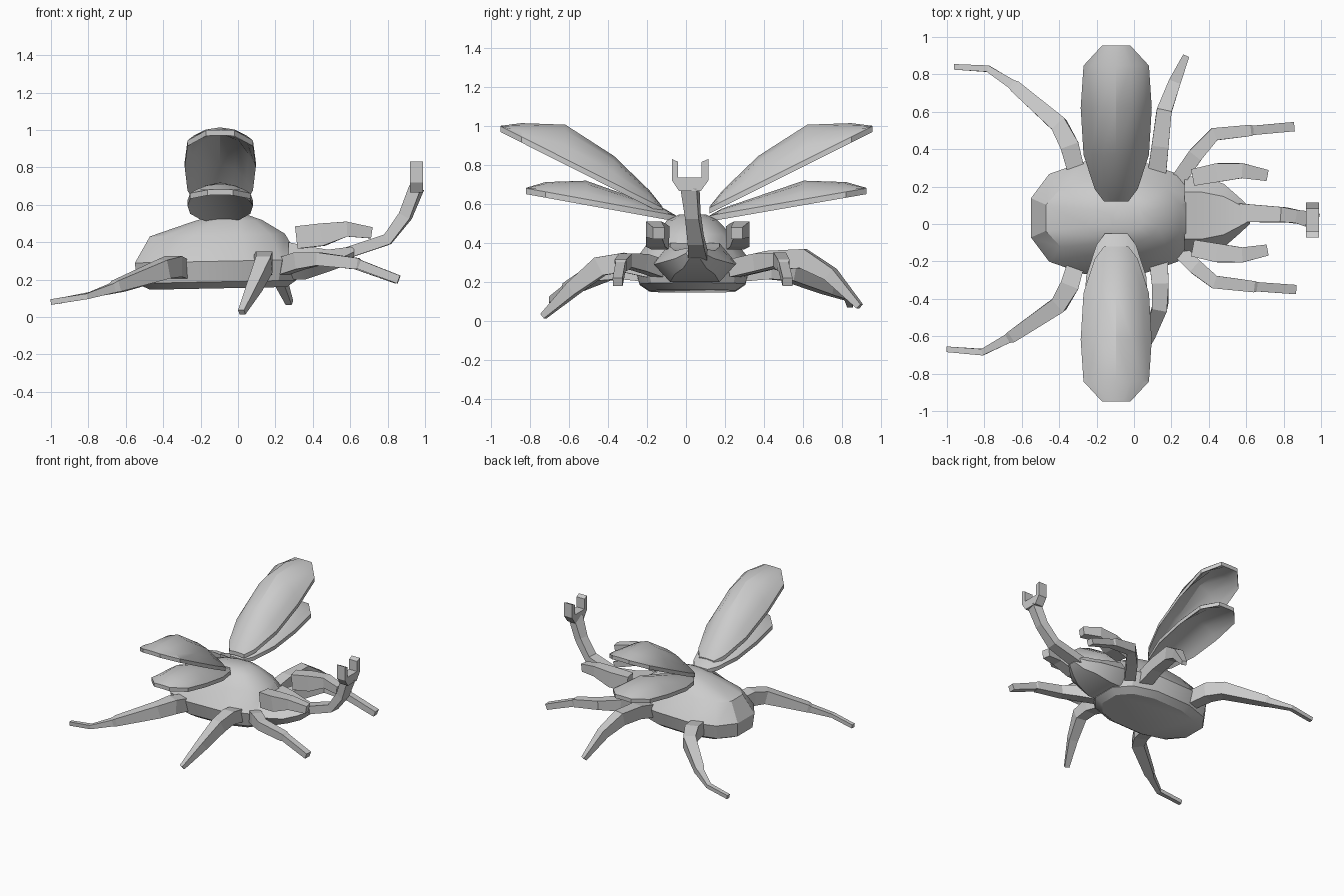
import bpy, bmesh, math
from mathutils import Vector

if "Cube" in bpy.data.objects:
    bpy.data.objects.remove(bpy.data.objects["Cube"])


def loft(name, rings, smooth=None):
    """Skin closed rings of equal point count and cap both ends."""
    bm = bmesh.new()
    vr = [[bm.verts.new(p) for p in r] for r in rings]
    n = len(vr[0])
    for a, b in zip(vr, vr[1:]):
        for i in range(n):
            j = (i + 1) % n
            bm.faces.new((a[i], a[j], b[j], b[i]))
    bm.faces.new(vr[0][::-1])
    bm.faces.new(vr[-1])
    bmesh.ops.recalc_face_normals(bm, faces=bm.faces)
    me = bpy.data.meshes.new(name)
    bm.to_mesh(me)
    bm.free()
    ob = bpy.data.objects.new(name, me)
    bpy.context.collection.objects.link(ob)
    if smooth:
        bpy.ops.object.select_all(action='DESELECT')
        ob.select_set(True)
        bpy.context.view_layer.objects.active = ob
        bpy.ops.object.shade_smooth_by_angle(angle=math.radians(smooth))
    return ob


def limb(name, path, sizes):
    """Four-sided tapering bar along a path; sizes are (width, height)."""
    pts = [Vector(p) for p in path]
    rings = []
    for i, p in enumerate(pts):
        t = (pts[min(i + 1, len(pts) - 1)] - pts[max(i - 1, 0)]).normalized()
        side = t.cross(Vector((0, 0, 1))).normalized()
        up = side.cross(t)
        w, h = sizes[i]
        rings.append([p + side * w / 2 * a + up * h / 2 * b
                      for a, b in ((-1, -1), (1, -1), (1, 1), (-1, 1))])
    return loft(name, rings)


def wing(name, start, end, width, heights):
    """Domed shell wing; start and end are (y, z) of its flat rim line."""
    stations = (0, .08, .3, .6, .87, 1)
    halves = (.065, .115, .175, .19, .175, .075)
    us = (-1, -.8, -.45, 0, .45, .8, 1)
    t = .03
    rings = []
    for s, w, h in zip(stations, halves, heights):
        y = start[0] + (end[0] - start[0]) * s
        z = start[1] + (end[1] - start[1]) * s
        arc = [(-.095 + u * w * width, (h - t) * (1 - abs(u) ** 2.2)) for u in us]
        rings.append([(x, y, z + t + a) for x, a in arc] +
                     [(x, y, z + a) for x, a in reversed(arc)])
    return loft(name, rings, 28)


# Body: stacked twelve-sided rings, flat underneath, domed above
rings = []
for z, x0, x1, hy in ((.155, -.47, .26, .22), (.19, -.54, .31, .27),
                      (.30, -.55, .33, .30), (.44, -.47, .25, .20),
                      (.515, -.24, .13, .13), (.545, -.13, .05, .07)):
    ring = []
    for i in range(12):
        a = math.tau * (i + .5) / 12
        c, s = math.cos(a), math.sin(a)
        px = math.copysign(abs(c) ** .8, c) / .97
        py = math.copysign(abs(s) ** .8, s) / .97
        ring.append(((x0 + x1) / 2 + px * (x1 - x0) / 2, .033 + py * hy,
                     z + .02 * ((x0 + x1) / 2 + px * (x1 - x0) / 2)))
    rings.append(ring)
loft("body", rings, 30)

# Head: hexagonal wedge narrowing to the horn
rings = []
for x, hw, zb, zt in ((.27, .21, .20, .40), (.36, .21, .20, .38),
                      (.48, .17, .24, .36), (.56, .10, .27, .37), (.62, .045, .32, .375)):
    zm = (zb + zt) / 2
    rings.append([(x, .045 + hw * u, z) for u, z in
                  ((-1, zm), (-.6, zb), (.6, zb), (1, zm), (.6, zt), (-.6, zt))])
loft("head", rings, 25)

# Horn with a forked tip
limb("horn", [(.56, .06, .335), (.80, .05, .415), (.895, .035, .54), (.955, .02, .69)],
     [(.10, .06), (.08, .06), (.07, .065), (.085, .065)])
fork = [(-.035, .665), (.075, .665), (.115, .72), (.115, .83), (.08, .815),
        (.08, .735), (-.04, .735), (-.04, .815), (-.072, .83), (-.072, .72)]
loft("horn_fork", [[(x, y, z) for y, z in fork] for x in (.92, .99)])

# Side horns flanking the head
for side, label in ((1, "left"), (-1, "right")):
    limb("side_horn_" + label,
         [(x, .06 + side * d, z) for x, d, z in
          ((.32, .19, .425), (.45, .215, .44), (.58, .225, .47), (.71, .20, .45))],
         [(.09, .12), (.10, .12), (.08, .08), (.06, .06)])

# Legs, left is +y and right is -y
front = [(.08, .09), (.08, .09), (.07, .07), (.06, .06), (.05, .05), (.05, .045)]
limb("front_leg_left", [(.24, .24, .27), (.33, .37, .30), (.43, .48, .315),
                        (.62, .50, .285), (.63, .50, .28), (.85, .52, .20)], front)
limb("front_leg_right", [(.24, -.14, .27), (.33, -.23, .30), (.43, -.31, .31),
                         (.64, -.335, .285), (.65, -.335, .28), (.86, -.35, .20)], front)
mid = [(.10, .10), (.09, .10), (.08, .10), (.065, .07), (.035, .03)]
limb("middle_leg_left", [(.12, .25, .27), (.14, .42, .31), (.16, .60, .32),
                         (.21, .74, .24), (.275, .89, .075)], mid)
limb("middle_leg_right", [(.13, -.18, .27), (.14, -.32, .30), (.14, -.44, .28),
                          (.09, -.58, .165), (.02, -.73, .025)], mid)
back = [(.09, .10), (.10, .11), (.09, .10), (.065, .06), (.05, .05), (.035, .03), (.03, .03)]
limb("back_leg_left", [(-.30, .25, .25), (-.345, .42, .27), (-.40, .53, .255),
                       (-.63, .73, .165), (-.65, .745, .155), (-.78, .83, .12),
                       (-.96, .84, .085)], back)
limb("back_leg_right", [(-.30, -.18, .25), (-.345, -.33, .27), (-.40, -.43, .255),
                        (-.65, -.60, .165), (-.67, -.61, .155), (-.81, -.685, .11),
                        (-1.0, -.67, .08)], back)

# Raised wing cases above, smaller wings below
upper = (.035, .085, .17, .205, .10, .032)
lower = (.03, .055, .085, .125, .08, .032)
wing("wing_case_left", (.12, .55), (.955, .968), 1, upper)
wing("wing_case_right", (-.12, .55), (-.95, .968), 1, upper)
wing("lower_wing_left", (.12, .51), (.925, .65), .92, lower)
wing("lower_wing_right", (-.05, .51), (-.82, .65), .92, lower)
